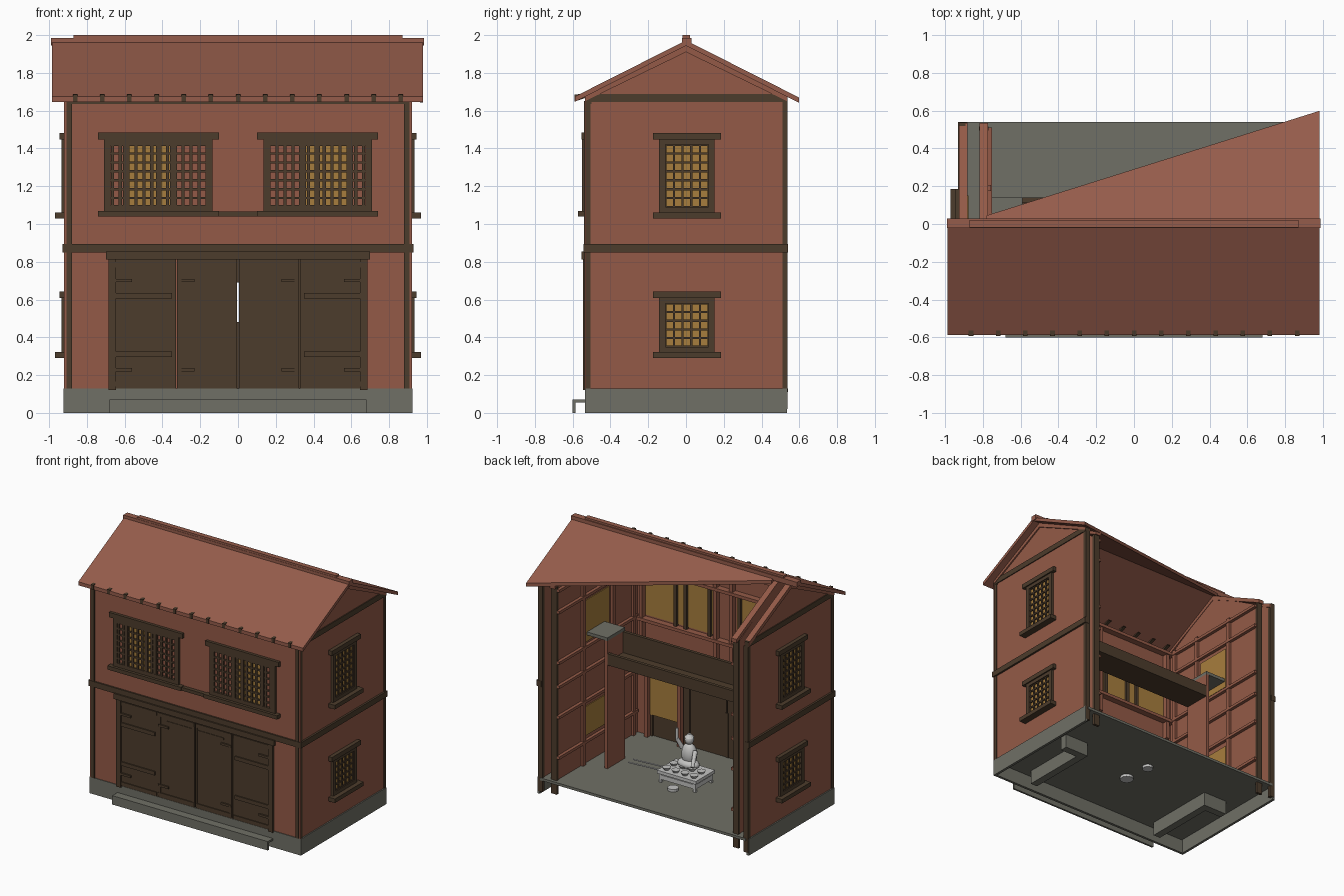
import bpy, bmesh, math
from mathutils import Vector


def mat(name, r, g, b):
    m = bpy.data.materials.new(name)
    m.diffuse_color = (r, g, b, 1)
    return m


WALL = mat("red clay wall", .293, .102, .063)
ROOF = mat("red roof", .300, .107, .070)
WOOD = mat("dark wood", .073, .045, .025)
STONE = mat("grey stone", .160, .160, .133)
PANE = mat("amber pane", .390, .208, .047)
PALE = mat("pale figure", .550, .550, .540)


def finish(name, bm, m):
    bmesh.ops.recalc_face_normals(bm, faces=bm.faces)
    me = bpy.data.meshes.new(name)
    bm.to_mesh(me)
    bm.free()
    me.materials.append(m)
    o = bpy.data.objects.new(name, me)
    bpy.context.collection.objects.link(o)
    return o


def boxes(name, items, m):
    """One object from boxes given as x0, x1, y0, y1, z0, z1."""
    bm = bmesh.new()
    for x0, x1, y0, y1, z0, z1 in items:
        for v in bmesh.ops.create_cube(bm, size=1)["verts"]:
            v.co = Vector(((x0 + x1) / 2 + v.co.x * (x1 - x0), (y0 + y1) / 2 + v.co.y * (y1 - y0),
                           (z0 + z1) / 2 + v.co.z * (z1 - z0)))
    return finish(name, bm, m)


def prism(name, pts, offset, m):
    """Extrude a polygon of 3D points along an offset."""
    bm = bmesh.new()
    f = bm.faces.new([bm.verts.new(p) for p in pts])
    r = bmesh.ops.extrude_face_region(bm, geom=[f])
    bmesh.ops.translate(bm, vec=offset, verts=[g for g in r["geom"] if isinstance(g, bmesh.types.BMVert)])
    return finish(name, bm, m)


def rod(name, a, b, r0, r1, m, n=12):
    a, b = Vector(a), Vector(b)
    bm = bmesh.new()
    bmesh.ops.create_cone(bm, cap_ends=True, segments=n, radius1=r0, radius2=r1, depth=(b - a).length)
    bmesh.ops.rotate(bm, verts=bm.verts, matrix=(b - a).to_track_quat('Z', 'Y').to_matrix())
    bmesh.ops.translate(bm, verts=bm.verts, vec=(a + b) / 2)
    return finish(name, bm, m)


def ball(name, c, s, m):
    bm = bmesh.new()
    bmesh.ops.create_uvsphere(bm, u_segments=14, v_segments=8, radius=1)
    for v in bm.verts:
        v.co = Vector(c) + Vector([v.co[i] * s[i] for i in range(3)])
    for f in bm.faces:
        f.smooth = True
    return finish(name, bm, m)


def roof_z(y):
    return 1.972 - .505 * abs(y)


# Stone base: thin hollow skirt, floor slab, step and partition footings
boxes("plinth_front", [(-.925, .925, -.535, -.515, 0, .13)], STONE)
boxes("front_step", [(-.68, .68, -.60, -.585, 0, .07), (-.68, .68, -.60, -.53, .055, .07)], STONE)
boxes("floor", [(-.9, .9, -.52, .54, .11, .13)], STONE)
for s, side in ((-1, "left"), (1, "right")):
    def sx(a, b, *r):
        return (min(s * a, s * b), max(s * a, s * b)) + r
    boxes(side + "_plinth", [sx(.905, .925, -.535, .535, 0, .13)], STONE)
    boxes(side + "_partition_footing", [sx(.57, .63, -.45, .14, 0, .11), sx(.63, .78, .08, .14, 0, .11)], STONE)

    # Outer and inner side walls, both with gable tops
    for nm, a, b, y in (("outer", .885, .915, .53), ("inner", .775, .815, .50)):
        prism(f"{side}_{nm}_wall", [(s * a, -y, .12), (s * a, y, .12), (s * a, y, 1.65), (s * a, 0, 1.93),
                                    (s * a, -y, 1.65)], (s * (b - a), 0, 0), WALL)
    # Corner posts and bands
    boxes(side + "_corner_posts", [sx(.88, .908, -.54, -.505, .13, 1.65), sx(.91, .92, -.532, -.505, .13, 1.65),
                                   sx(.88, .92, .51, .537, .02, 1.65), sx(.77, .82, .495, .515, .02, 1.66)], WOOD)
    boxes(side + "_corner_edge", [sx(.908, .921, -.536, -.53, .13, 1.65)], WALL)
    boxes(side + "_bands", [sx(.89, .93, -.54, .54, .85, .895), sx(.89, .922, -.53, .537, 1.645, 1.688)], WOOD)
    # Sloping gable trim under the roof
    for e in (-1, 1):
        for a, b in ((.88, .925), (.772, .818)):
            prism(f"{side}_gable_rafter", [(s * a, 0, 1.945), (s * a, e * .535, 1.68), (s * a, e * .535, 1.65),
                                           (s * a, 0, 1.91)], (s * (b - a), 0, 0), WALL)
    # Side windows on both storeys, with inner panes
    for nm, z0, z1, rows in (("lower", .35, .58, 4), ("upper", 1.09, 1.42, 6)):
        boxes(f"{side}_{nm}_pane", [sx(.91, .918, -.11, .12, z0, z1), sx(.768, .776, -.14, .15, z0, z1),
                                    sx(.876, .886, -.14, .15, z0, z1)], PANE)
        bars = [sx(.918, .927, -.11 + .23 * i / 5 - .006, -.11 + .23 * i / 5 + .006, z0, z1) for i in range(6)]
        bars += [sx(.918, .927, -.11, .12, z - .006, z + .006)
                 for z in [z0 + (z1 - z0) * i / (rows + 1) for i in range(rows + 2)]]
        boxes(f"{side}_{nm}_lattice", bars, WOOD)
        boxes(f"{side}_{nm}_window_frame", [
            sx(.9, .935, -.143, -.108, z0 - .03, z1 + .03), sx(.9, .935, .118, .152, z0 - .03, z1 + .03),
            sx(.9, .935, -.14, .15, z1, z1 + .03), sx(.9, .945, -.175, .185, z1 + .027, z1 + .063),
            sx(.9, .97, -.175, .185, z0 - .06, z0 - .028), sx(.9, .935, -.14, .15, z0 - .03, z0)], WOOD)
    # Exposed timber grid on the inner wall
    boxes(side + "_inner_posts", [sx(.755, .785, y - .016, y + .016, .13, 1.66) for y in (-.44, -.18, .19)], WALL)
    boxes(side + "_inner_rails", [sx(.75, .78, -.48, .51, z, z + .022) for z in (.3, .62, .86, 1.05, 1.45, 1.62)], WALL)
    # Partition and its stone shelf
    boxes(side + "_partition", [sx(.59, .615, -.08, .14, .13, 1.14)], WALL)
    boxes(side + "_shelf", [sx(.59, .785, -.08, .14, 1.14, 1.165)], STONE)

    # Front wall beside the doorway, window panes inside and out
    boxes(side + "_front_wall", [sx(.66, .9, -.53, -.5, .13, .86)], WALL)
    boxes(side + "_front_pane", [sx(.33, .58, -.537, -.53, 1.09, 1.42), sx(.10, .70, -.5, -.493, 1.08, 1.44),
                                 sx(.4, .66, -.5, -.493, .3, .7)], PANE)
    bars = [sx(x - .008, x + .008, -.547, -.537, 1.09, 1.42) for x in [.165 + .5 * i / 12 for i in range(13)]]
    bars += [sx(.16, .68, -.547, -.537, z - .006, z + .006) for z in [1.09 + .33 * i / 7 for i in range(8)]]
    bars += [sx(x - .014, x + .014, -.549, -.53, 1.09, 1.42) for x in (.345, .42, .595)]
    boxes(side + "_front_lattice", bars, WOOD)
    boxes(side + "_front_window_frame", [
        sx(.135, .17, -.55, -.52, 1.06, 1.45), sx(.675, .71, -.55, -.52, 1.06, 1.45),
        sx(.14, .7, -.55, -.52, 1.42, 1.45), sx(.14, .7, -.55, -.52, 1.06, 1.10),
        sx(.10, .742, -.553, -.52, 1.447, 1.485), sx(.10, .742, -.572, -.52, 1.04, 1.07)], WOOD)
    # Door leaves with straps and rails
    boxes(side + "_doors", [sx(.004, .324, -.533, -.512, .13, .82), sx(.328, .65, -.533, -.512, .13, .82)], WOOD)
    boxes(side + "_door_gap", [sx(.321, .331, -.512, -.505, .13, .82)], WALL if s < 0 else WOOD)
    boxes(side + "_door_rails", [
        sx(.35, .645, -.542, -.53, .605, .635), sx(.35, .645, -.542, -.53, .295, .325),
        sx(.56, .65, -.546, -.53, .693, .71), sx(.56, .65, -.546, -.53, .22, .237),
        sx(.23, .32, -.544, -.53, .693, .71), sx(.23, .32, -.544, -.53, .22, .237),
        sx(.005, .32, -.540, -.53, .77, .80), sx(.005, .32, -.540, -.53, .14, .17),
        sx(.335, .65, -.540, -.53, .77, .80), sx(.335, .65, -.540, -.53, .14, .165),
        sx(.005, .02, -.538, -.53, .14, .8), sx(.3, .322, -.538, -.53, .14, .8),
        sx(.005, .25, -.537, -.53, .735, .75), sx(0, .012, -.515, -.508, .13, .48),
        sx(0, .012, -.515, -.508, .69, .82)], WOOD)
    boxes(side + "_door_jamb", [sx(.645, .685, -.545, -.5, .12, .82)], WOOD)
    # Timber framing on the inside of the front wall
    boxes(side + "_front_studs", [sx(x - .015, x + .015, -.5, -.46, .9, 1.64) for x in (.07, .72)]
          + [sx(.37, .4, -.5, -.46, .13, .86), sx(.66, .69, -.5, -.46, .13, .86)], WALL)
    boxes(side + "_window_mullions", [sx(x - .013, x + .013, -.5, -.475, 1.06, 1.46) for x in (.13, .34, .43)], WOOD)

# Upper front wall, bands and lintel
boxes("front_wall_upper", [(-.9, .9, -.53, -.5, .855, 1.66)], WALL)
boxes("front_band", [(-.93, .93, -.542, -.5, .85, .895)], WOOD)
boxes("door_lintel", [(-.70, .70, -.553, -.5, .812, .855)], WOOD)
boxes("sill_link", [(-.11, .11, -.56, -.52, 1.04, 1.066)], WOOD)
boxes("front_inner_rails", [(-.77, .77, -.5, -.45, z, z + .025) for z in (1.04, 1.45, 1.62)], WALL)
boxes("wall_plate", [(-.92, .92, -.535, -.5, 1.635, 1.66)], WOOD)

# Gallery beam across the room
boxes("gallery_floor", [(-.6, .6, -.08, .14, .95, .975)], WOOD)
boxes("gallery_fascia", [(-.6, .6, .115, .14, .95, 1.04), (-.6, .6, -.08, -.055, .95, 1.14)], WOOD)


# Roof: full front slope, back slope cut away on a diagonal
def slope(name, pts):
    prism(name, [(x, y, roof_z(y)) for x, y in pts], (0, 0, -.028), ROOF)


slope("roof_front", [(-.985, 0), (.98, 0), (.98, -.588), (-.985, -.588)])
slope("roof_back", [(-.78, .045), (-.78, 0), (.98, 0), (.98, .598)])
boxes("ridge_ends", [(-.99, .985, -.02, .03, 1.945, 1.985)], ROOF)
boxes("ridge_cap", [(-.87, .87, -.018, .022, 1.97, 2.0)], ROOF)
# Rafter ends showing through the eave
for i in range(13):
    x = -.862 + i * .1437
    prism("rafter_end", [(x - .012, y, z) for y, z in
                         ((-.45, 1.70), (-.591, 1.685), (-.591, 1.648), (-.45, 1.695))], (.024, 0, 0), WOOD)

# Seated figure behind a low table with bowls
boxes("table", [(-.17, .17, -.12, .12, .20, .225), (-.16, .16, -.11, .11, .155, .19)], PALE)
boxes("table_legs", [(x, x + .02, y, y + .02, .13, .21) for x in (-.16, .14) for y in (-.11, .09)], PALE)
for x in (-.12, -.04, .04, .12):
    for y in (.07, -.02):
        rod("bowl", (x, y, .225), (x, y, .245), .02, .032, PALE)
ball("figure_torso", (.02, -.07, .32), (.062, .05, .09), PALE)
ball("figure_lap", (.02, -.06, .25), (.09, .06, .04), PALE)
ball("figure_head", (.02, -.07, .435), (.034, .034, .04), PALE)
rod("figure_hat", (.02, -.07, .455), (.02, -.07, .48), .036, .012, PALE)
rod("raised_arm", (.075, -.06, .36), (.10, -.03, .44), .018, .013, PALE)
rod("held_stick", (.10, -.03, .42), (.10, -.03, .52), .01, .01, PALE)
rod("lower_arm", (-.04, -.06, .36), (-.07, .02, .27), .018, .013, PALE)
for y in (.06, .0):
    rod("carrying_pole", (.17, y, .20), (.42, y + .06, .22), .006, .006, PALE, 6)
rod("stool_foot", (.0, .16, .09), (.0, .16, .15), .04, .04, PALE, 16)
rod("stool_foot", (.02, -.06, .09), (.02, -.06, .24), .05, .05, PALE, 16)
